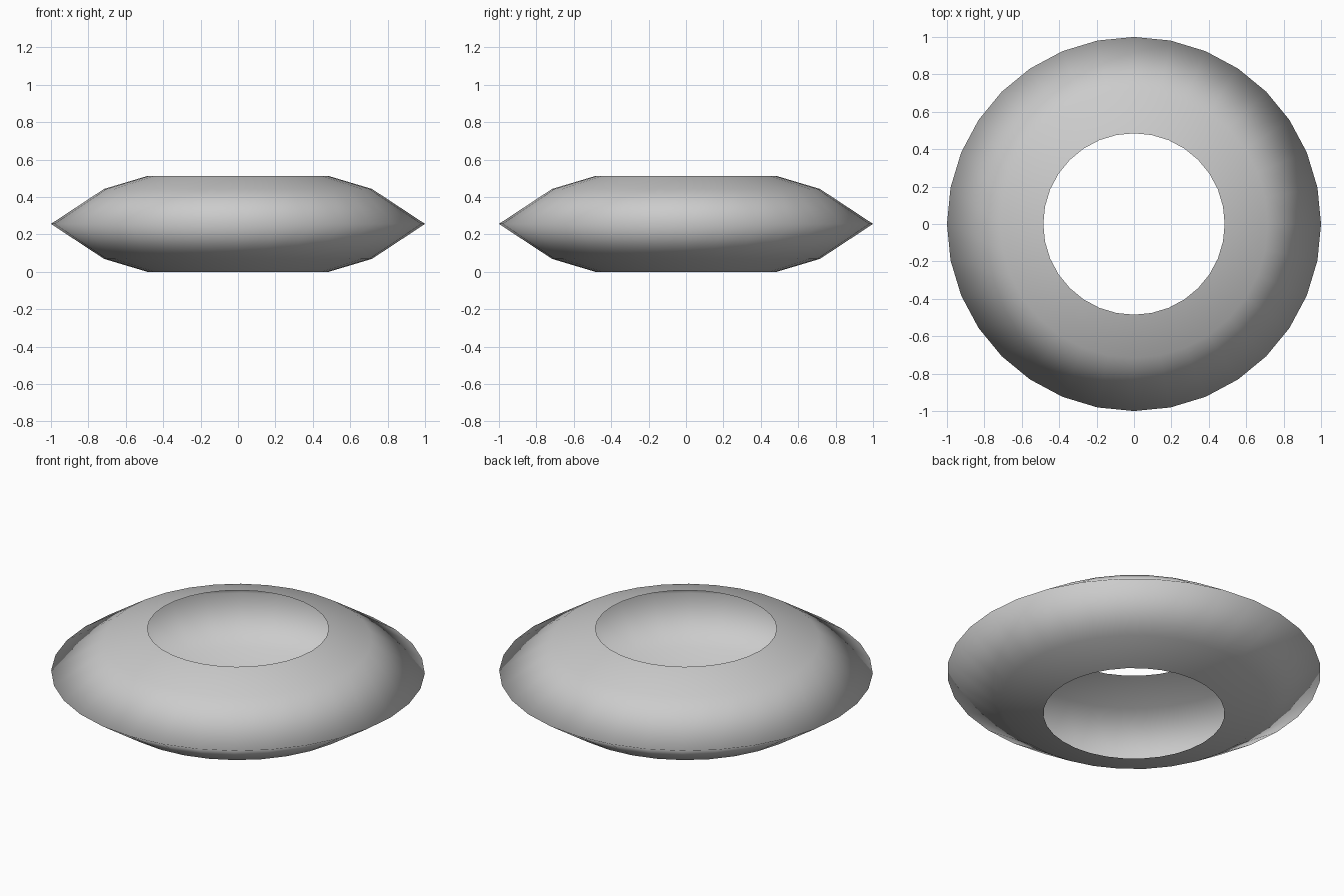
import bpy, bmesh
from math import tau
from mathutils import Vector

if "Cube" in bpy.data.objects:
    bpy.data.objects.remove(bpy.data.objects["Cube"])

# Half profile of the shell (radius, height), open on the inner side
PROFILE = [(0.485, 0.0), (0.716, 0.069), (1.0, 0.256), (0.716, 0.443), (0.485, 0.512)]
SIDES = 32

# Lathe the profile into an open, hollow ring
bm = bmesh.new()
verts = [bm.verts.new((r, 0, z)) for r, z in PROFILE]
edges = [bm.edges.new(pair) for pair in zip(verts, verts[1:])]
bmesh.ops.spin(bm, geom=verts + edges, cent=(0, 0, 0), axis=(0, 0, 1),
               angle=tau, steps=SIDES, use_merge=False)
bmesh.ops.remove_doubles(bm, verts=bm.verts, dist=1e-4)

# Face outwards and shade smooth all over
bm.normal_update()
if sum(f.normal.dot(Vector((f.calc_center_median().x, f.calc_center_median().y, 0)))
       for f in bm.faces) < 0:
    bmesh.ops.reverse_faces(bm, faces=bm.faces)
for face in bm.faces:
    face.smooth = True

mesh = bpy.data.meshes.new("ring_shell")
bm.to_mesh(mesh)
bm.free()
bpy.context.collection.objects.link(bpy.data.objects.new("ring_shell", mesh))
